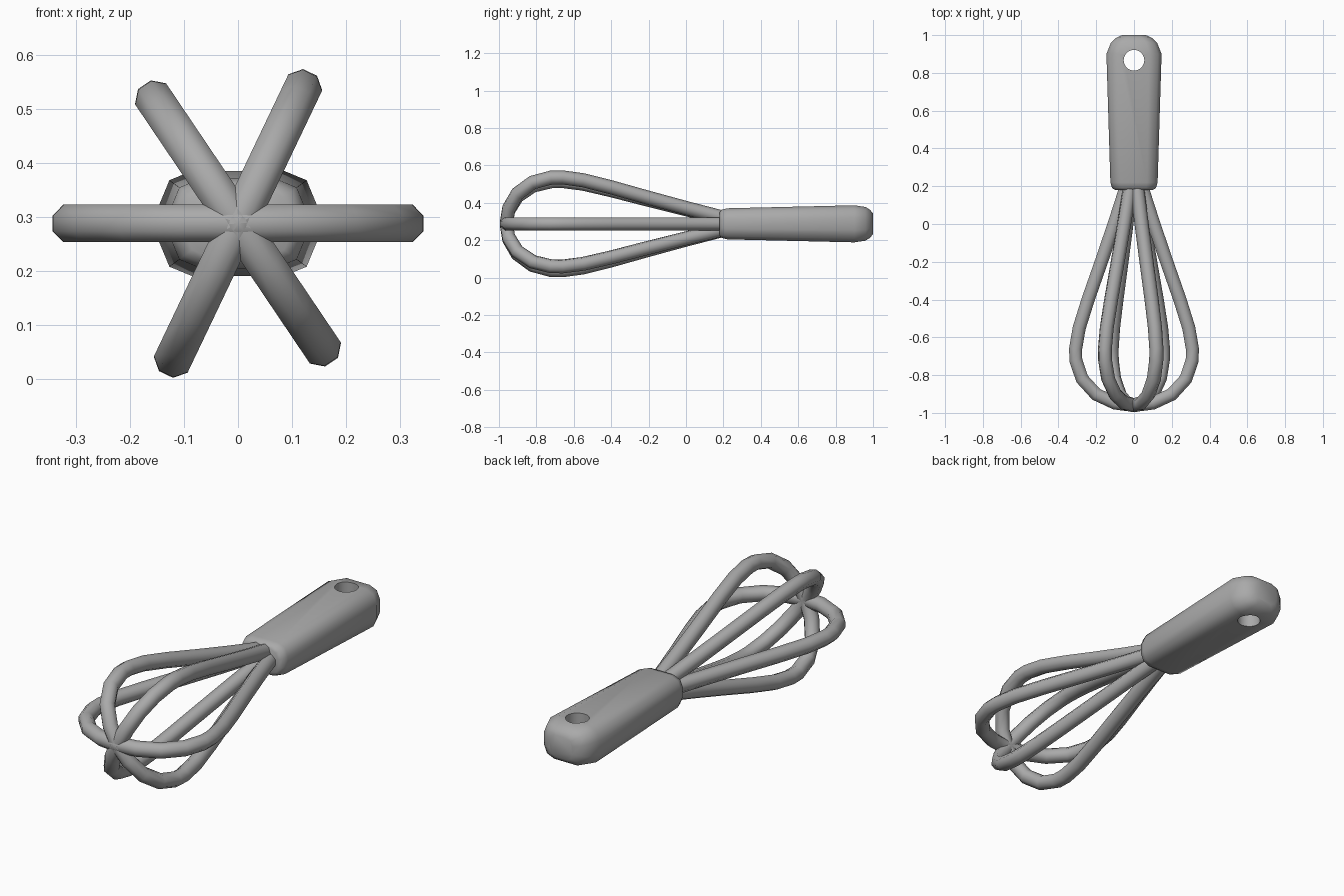
import bpy, bmesh
from math import sin, cos, pi, radians
from mathutils import Vector

cube = bpy.data.objects.get("Cube")
if cube:
    bpy.data.objects.remove(cube)

MID_Z = 0.288

grey = bpy.data.materials.new("plain grey")
grey.use_nodes = True
grey.diffuse_color = (0.4, 0.4, 0.4, 1)
grey.node_tree.nodes["Principled BSDF"].inputs["Base Color"].default_value = (0.4, 0.4, 0.4, 1)


def loft(name, rings, closed=False):
    """Skin a list of point rings; cap the ends unless the loop is closed."""
    bm = bmesh.new()
    loops = [[bm.verts.new(p) for p in ring] for ring in rings]
    n = len(loops[0])
    for a, b in zip(loops, loops[1:]):
        for i in range(n):
            j = (i + 1) % n
            bm.faces.new((a[i], a[j], b[j], b[i]))
    bm.faces.new(loops[0])
    bm.faces.new(loops[-1])
    bmesh.ops.recalc_face_normals(bm, faces=bm.faces)
    mesh = bpy.data.meshes.new(name)
    bm.to_mesh(mesh)
    bm.free()
    obj = bpy.data.objects.new(name, mesh)
    bpy.context.collection.objects.link(obj)
    mesh.materials.append(grey)
    return obj


def smooth(obj, angle):
    bpy.ops.object.select_all(action='DESELECT')
    obj.select_set(True)
    bpy.context.view_layer.objects.active = obj
    bpy.ops.object.shade_smooth_by_angle(angle=radians(angle))


# Handle: rounded rectangular sections along y
def section(y, hw, hh, r):
    ring = []
    for q, (sx, sz) in enumerate([(1, 1), (-1, 1), (-1, -1), (1, -1)]):
        for k in range(3):
            a = (q + k / 2) * pi / 2
            ring.append((sx * (hw - r) + r * cos(a), y,
                         MID_Z + sz * (hh - r) + r * sin(a)))
    return ring


handle = loft("handle", [section(*s) for s in [
    (0.18, 0.098, 0.062, 0.045), (0.19, 0.116, 0.075, 0.052),
    (0.22, 0.125, 0.083, 0.056), (0.90, 0.146, 0.099, 0.065),
    (0.96, 0.122, 0.090, 0.058), (0.985, 0.095, 0.074, 0.050),
    (1.0, 0.063, 0.055, 0.035)]])

# Hanging hole through the handle
bpy.ops.mesh.primitive_cylinder_add(vertices=20, radius=0.055, depth=0.6,
                                    location=(0, 0.867, MID_Z))
cutter = bpy.context.object
cutter.name = "hole_cutter"
cutter.data.materials.append(grey)
bpy.ops.object.select_all(action='DESELECT')
handle.select_set(True)
bpy.context.view_layer.objects.active = handle
cut = handle.modifiers.new("hole", 'BOOLEAN')
cut.operation = 'DIFFERENCE'
cut.solver = 'EXACT'
cut.object = cutter
bpy.ops.object.modifier_apply(modifier=cut.name)
bpy.data.objects.remove(cutter)
smooth(handle, 50)

# Wire loops: half path (distance from axis, y), mirrored and swept
HALF = [(0.03, 0.25), (0.047, 0.18), (0.105, 0), (0.173, -0.2), (0.243, -0.4),
        (0.29, -0.55), (0.309, -0.66), (0.308, -0.72), (0.275, -0.82),
        (0.2, -0.902), (0.1, -0.948), (0, -0.961)]


def wire_loop(name, angle, scale):
    path = [Vector((u * scale, y)) for u, y in HALF]
    path += [Vector((-p.x, p.y)) for p in reversed(path[:-1])]
    across = Vector((cos(angle), 0, sin(angle)))
    side = Vector((-sin(angle), 0, cos(angle)))
    along = Vector((0, 1, 0))
    centre = Vector((0, 0, MID_Z))
    rings = []
    for i, p in enumerate(path):
        t = (path[min(i + 1, len(path) - 1)] - path[max(i - 1, 0)]).normalized()
        out = across * -t.y + along * t.x
        c = centre + across * p.x + along * p.y
        rings.append([c + 0.0375 * (out * cos(a) + side * sin(a))
                      for a in ((k + 0.5) * pi / 4 for k in range(8))])
    smooth(loft(name, rings), 60)


wire_loop("flat_wire_loop", 0, 1)
wire_loop("right_leaning_wire_loop", radians(64.5), 0.89)
wire_loop("left_leaning_wire_loop", radians(124), 0.89)
